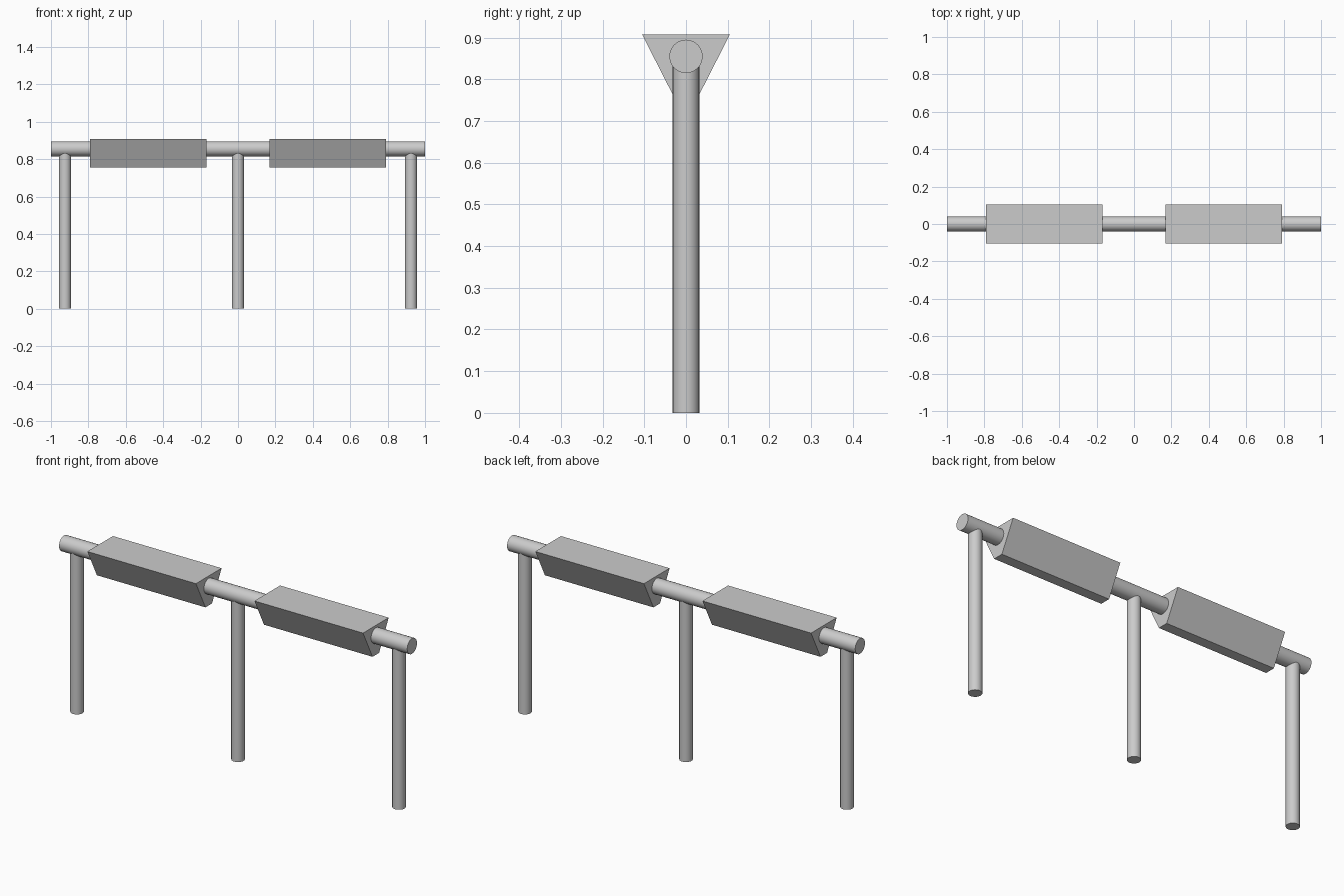
import bpy, bmesh
from math import pi

if "Cube" in bpy.data.objects:
    bpy.data.objects.remove(bpy.data.objects["Cube"])

RAIL_Z = 0.855


def cylinder(name, radius, length, location, rotation=(0, 0, 0)):
    bpy.ops.mesh.primitive_cylinder_add(vertices=24, radius=radius, depth=length,
                                        location=location, rotation=rotation)
    obj = bpy.context.object
    obj.name = name
    bpy.ops.object.shade_smooth_by_angle(angle=pi / 6)
    return obj


def prism(name, profile, x0, x1):
    # Extrude a y-z profile along x
    bm = bmesh.new()
    face = bm.faces.new([bm.verts.new((x0, y, z)) for y, z in profile])
    new = bmesh.ops.extrude_face_region(bm, geom=[face])["geom"]
    verts = [v for v in new if isinstance(v, bmesh.types.BMVert)]
    bmesh.ops.translate(bm, verts=verts, vec=(x1 - x0, 0, 0))
    bmesh.ops.recalc_face_normals(bm, faces=bm.faces)
    mesh = bpy.data.meshes.new(name)
    bm.to_mesh(mesh)
    bm.free()
    obj = bpy.data.objects.new(name, mesh)
    bpy.context.collection.objects.link(obj)
    return obj


# Horizontal rail
cylinder("rail", 0.04, 2.0, (0, 0, RAIL_Z), (0, pi / 2, 0))

# Three upright legs, tops buried in the rail
for side, x in (("left", -0.925), ("middle", 0), ("right", 0.925)):
    cylinder(side + "_leg", 0.032, 0.84, (x, 0, 0.42))

# Two wedge-shaped leaning pads around the rail
wedge = [(-0.105, 0.907), (0.105, 0.907), (0.027, 0.754), (-0.027, 0.754)]
for side, x in (("left", -0.48), ("right", 0.48)):
    prism(side + "_pad", wedge, x - 0.312, x + 0.312)
